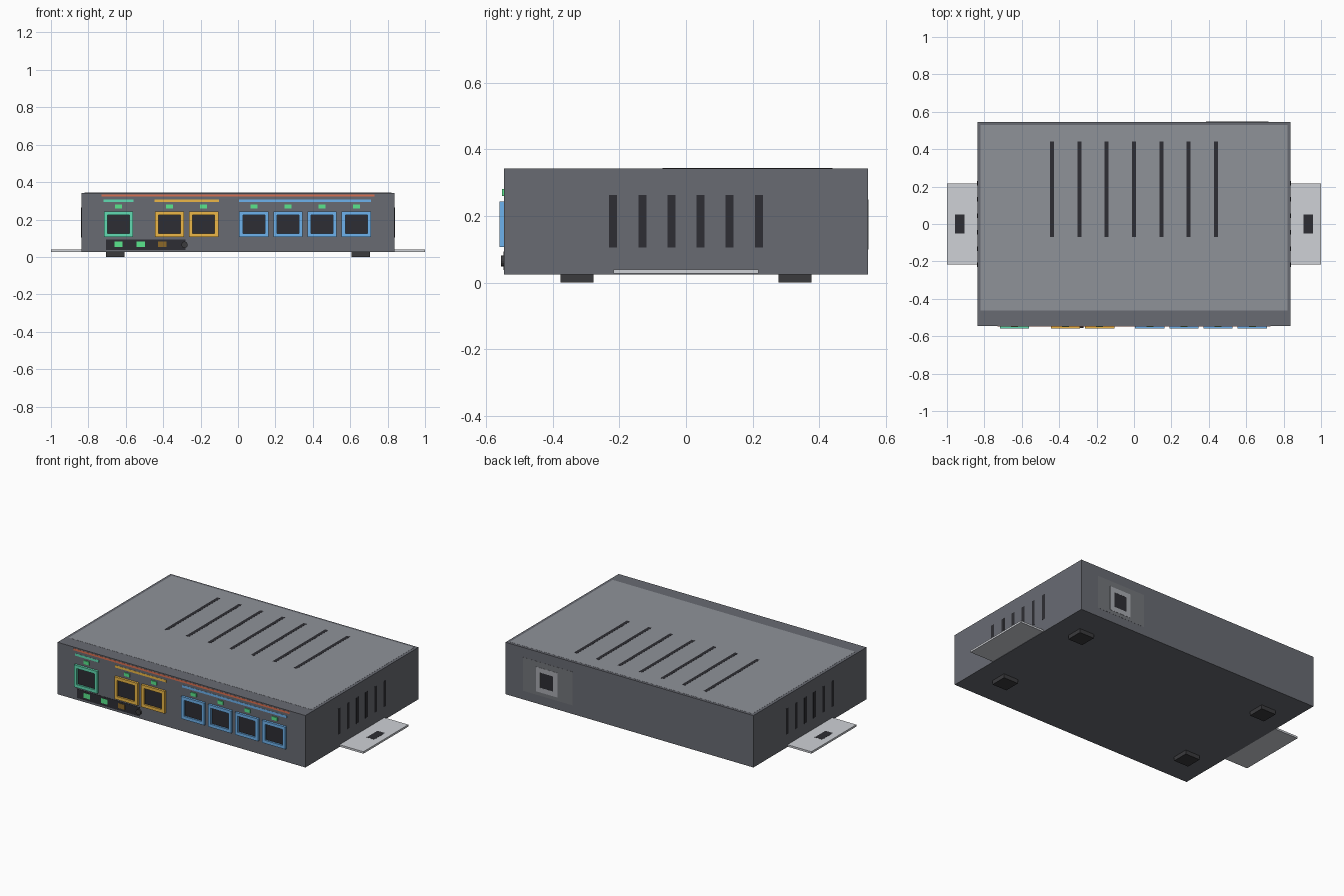
import bpy, bmesh, math
from mathutils import Matrix

if "Cube" in bpy.data.objects:
    bpy.data.objects.remove(bpy.data.objects["Cube"])

# Display colours, converted to linear values below
COLORS = {
    "case": (0.41, 0.42, 0.45), "lid": (0.56, 0.575, 0.60), "dark": (0.18, 0.18, 0.20),
    "rubber": (0.23, 0.23, 0.24), "metal": (0.81, 0.82, 0.84), "jack": (0.66, 0.67, 0.69),
    "plate": (0.45, 0.46, 0.48), "green": (0.38, 0.86, 0.70), "yellow": (0.93, 0.72, 0.28),
    "blue": (0.43, 0.70, 0.93), "led_on": (0.35, 0.90, 0.55), "led_off": (0.55, 0.41, 0.16),
    "orange": (0.85, 0.44, 0.32),
}
MATS = {}
for key, rgb in COLORS.items():
    MATS[key] = bpy.data.materials.new(key)
    MATS[key].diffuse_color = (*[((c + 0.055) / 1.055) ** 2.4 for c in rgb], 1)


def finish(name, bm, mat):
    bmesh.ops.recalc_face_normals(bm, faces=bm.faces[:])
    mesh = bpy.data.meshes.new(name)
    bm.to_mesh(mesh)
    bm.free()
    mesh.materials.append(MATS[mat])
    ob = bpy.data.objects.new(name, mesh)
    bpy.context.collection.objects.link(ob)
    return ob


def box(name, x, y, z, mat):
    """Box from (min, max) pairs."""
    bm = bmesh.new()
    size = [b - a for a, b in (x, y, z)]
    mid = [(a + b) / 2 for a, b in (x, y, z)]
    bmesh.ops.create_cube(bm, size=1, matrix=Matrix.Translation(mid) @ Matrix.Diagonal((*size, 1)))
    return finish(name, bm, mat)


def span(c, w):
    return (c - w / 2, c + w / 2)


def frame(name, x, z, w, h, t, y0, y1, mat):
    """Rectangular ring facing along y."""
    bm = bmesh.new()
    corners = ((-1, -1), (1, -1), (1, 1), (-1, 1))
    loops = []
    for y, inset in ((y0, 0), (y1, 0), (y1, t), (y0, t)):
        loops.append([bm.verts.new((x + sx * (w / 2 - inset), y, z + sz * (h / 2 - inset)))
                      for sx, sz in corners])
    for i in range(4):
        a, b = loops[i], loops[(i + 1) % 4]
        for j in range(4):
            k = (j + 1) % 4
            bm.faces.new((a[j], a[k], b[k], b[j]))
    return finish(name, bm, mat)


F, B = -0.546, 0.546          # front and back of the case

# Case and nearly flush lid
box("case", (-0.838, 0.838), (F, B), (0.025, 0.3425), "case")
box("lid", (-0.82, 0.82), (-0.463, 0.53), (0.33, 0.3432), "lid")

# Top vents
for i in range(7):
    box(f"top_vent_{i}", span((i - 3) * 0.146, 0.021), (-0.07, 0.44), (0.33, 0.3439), "dark")

# Side vents, mounting ears and feet on both sides
for side, s in (("left", -1), ("right", 1)):
    def mx(a, b):
        return tuple(sorted((s * a, s * b)))
    for i in range(6):
        box(f"side_vent_{side}_{i}", mx(0.82, 0.8388), span((i - 2.5) * 0.0875, 0.024),
            (0.105, 0.263), "dark")
    box(f"mounting_ear_{side}", mx(0.82, 1.0), (-0.217, 0.217), (0.027, 0.039), "metal")
    box(f"ear_slot_{side}", mx(0.907, 0.957), (-0.052, 0.052), (0.03, 0.0397), "dark")
    for end, y in (("front", -0.327), ("back", 0.327)):
        box(f"foot_{side}_{end}", mx(0.607, 0.707), span(y, 0.1), (0, 0.03), "rubber")

# Network ports with link lights and a colour bar over each group
groups = (("green", [-0.639], 0.160),
          ("yellow", [-0.366, -0.184], 0.345),
          ("blue", [0.085, 0.267, 0.449, 0.633], 0.706))
for color, xs, bar in groups:
    box(f"{color}_group_bar", span((xs[0] + xs[-1]) / 2, bar), (F - 0.001, F + 0.01),
        (0.293, 0.307), color)
    for i, x in enumerate(xs):
        frame(f"{color}_port_frame_{i}", x, 0.175, 0.157, 0.136, 0.019, F - 0.014, F + 0.005, color)
        box(f"{color}_port_opening_{i}", span(x, 0.125), (F - 0.003, F + 0.01), (0.12, 0.23), "dark")
        box(f"{color}_link_light_{i}", span(x, 0.037), (F - 0.006, F + 0.01), (0.26, 0.281), "led_on")

# Accent strip along the top of the front
box("accent_strip", (-0.73, 0.73), (F - 0.001, F + 0.01), (0.323, 0.335), "orange")

# Status panel, lights and reset button
box("status_panel", (-0.706, -0.28), (F - 0.0015, F + 0.01), (0.038, 0.094), "dark")
for i, (x, mat) in enumerate(((-0.639, "led_on"), (-0.521, "led_on"), (-0.404, "led_off"))):
    box(f"status_light_{i}", span(x, 0.045), (F - 0.003, F + 0.01), (0.052, 0.082), mat)
bm = bmesh.new()
bmesh.ops.create_cone(bm, cap_ends=True, segments=16, radius1=0.017, radius2=0.017, depth=0.022,
                      matrix=Matrix.Translation((-0.286, F + 0.001, 0.065)) @ Matrix.Rotation(math.pi / 2, 4, "X"))
finish("reset_button", bm, "rubber")

# Power jack on the back
box("power_plate", (0.386, 0.72), (B - 0.01, B + 0.0008), (0.078, 0.283), "plate")
frame("power_jack_frame", 0.558, 0.174, 0.146, 0.15, 0.029, B - 0.005, B + 0.002, "jack")
box("power_jack_opening", span(0.558, 0.1), (B - 0.005, B + 0.0014), span(0.174, 0.1), "dark")

for m in bpy.data.materials:
    if m.users and not m.is_grease_pencil:
        m.use_nodes = True
        m.node_tree.nodes["Principled BSDF"].inputs["Base Color"].default_value = m.diffuse_color
